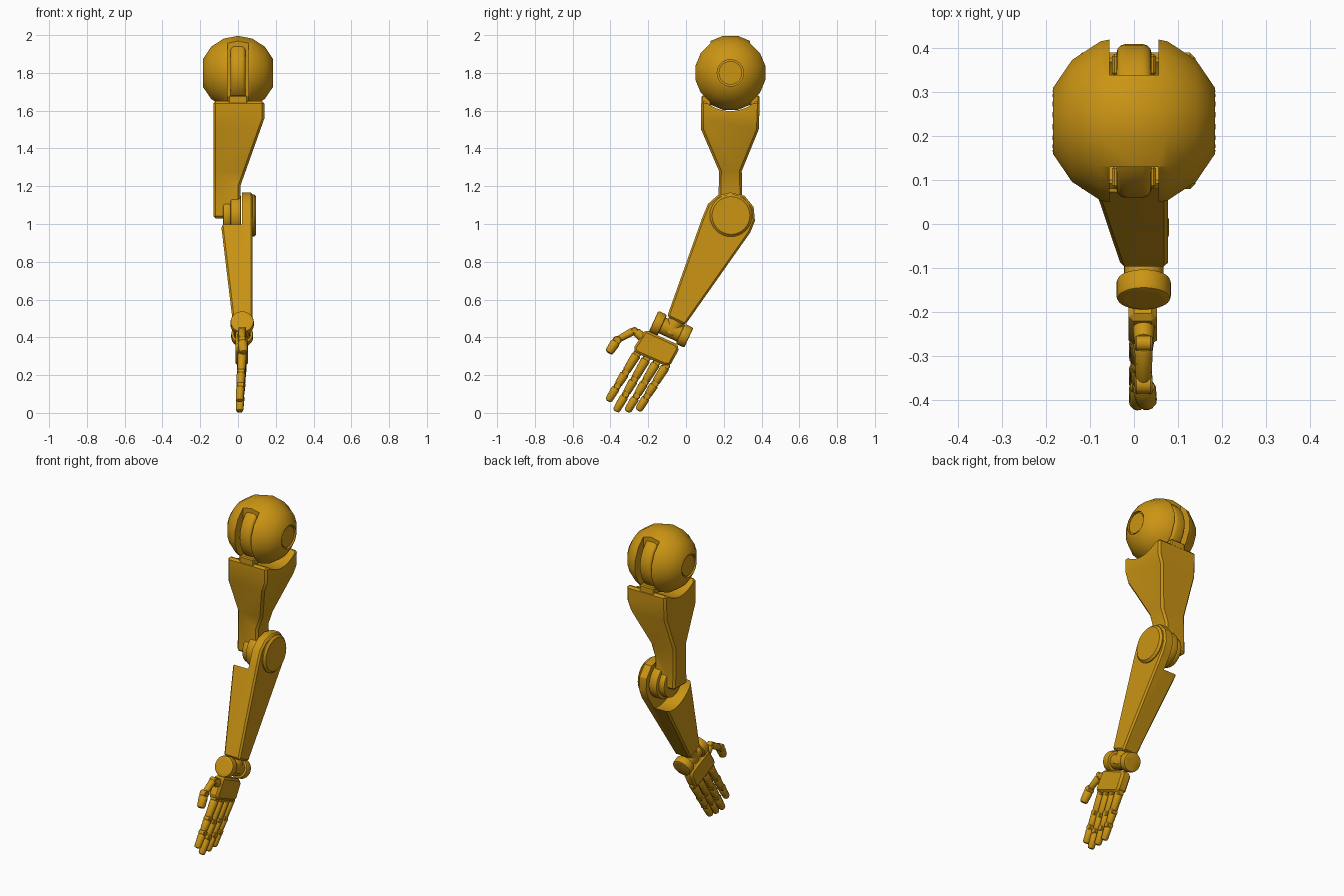
import bpy, bmesh, math
from mathutils import Vector

if "Cube" in bpy.data.objects:
    bpy.data.objects.remove(bpy.data.objects["Cube"])

gold = bpy.data.materials.new("gold paint")
gold.diffuse_color = (0.60, 0.30, 0.007, 1)
gold.use_nodes = True
gold.node_tree.nodes["Principled BSDF"].inputs["Base Color"].default_value = gold.diffuse_color


def finish(name, bm, bevel=0.0, segs=1):
    bmesh.ops.recalc_face_normals(bm, faces=bm.faces)
    me = bpy.data.meshes.new(name)
    bm.to_mesh(me)
    bm.free()
    me.materials.append(gold)
    ob = bpy.data.objects.new(name, me)
    bpy.context.collection.objects.link(ob)
    if bevel:
        m = ob.modifiers.new("bevel", 'BEVEL')
        m.width, m.segments, m.limit_method = bevel, segs, 'ANGLE'
        m.angle_limit = math.radians(40)
        apply(ob, m)
    return ob


def select(ob):
    bpy.ops.object.select_all(action='DESELECT')
    ob.select_set(True)
    bpy.context.view_layer.objects.active = ob


def apply(ob, mod):
    select(ob)
    bpy.ops.object.modifier_apply(modifier=mod.name)


def boolean(ob, cutter, op='DIFFERENCE'):
    m = ob.modifiers.new("cut", 'BOOLEAN')
    m.operation, m.object, m.solver = op, cutter, 'EXACT'
    apply(ob, m)
    bpy.data.objects.remove(cutter)


def prism(name, pts, a, b, axis='x', bevel=0.0, shear=None):
    """Extrude a (y, z) outline along x, or an (x, z) outline along y."""
    bm = bmesh.new()
    put = (lambda p, t: (t, p[0], p[1])) if axis == 'x' else (lambda p, t: (p[0], t, p[1]))
    lo = [bm.verts.new(put(p, a)) for p in pts]
    hi = [bm.verts.new(put(p, b)) for p in pts]
    bm.faces.new(lo)
    bm.faces.new(hi)
    n = len(pts)
    for i in range(n):
        j = (i + 1) % n
        bm.faces.new((lo[i], lo[j], hi[j], hi[i]))
    if shear:
        for v in lo:
            v.co.x = shear(v.co.z)
    return finish(name, bm, bevel)


def box(name, x, y, z, bevel=0.0):
    return prism(name, [(y[0], z[0]), (y[1], z[0]), (y[1], z[1]), (y[0], z[1])], *x, bevel=bevel)


def rod(name, p, q, r, r2=None, n=24, bevel=0.0, segs=2):
    p, q = Vector(p), Vector(q)
    bm = bmesh.new()
    bmesh.ops.create_cone(bm, cap_ends=True, segments=n, radius1=r,
                          radius2=r if r2 is None else r2, depth=(q - p).length)
    rot = (q - p).to_track_quat('Z', 'Y')
    for v in bm.verts:
        v.co = rot @ v.co + (p + q) / 2
    return finish(name, bm, bevel, segs)


# Shoulder ball: pole axis along x, flat ends with round recesses, slots front and back
SY, SZ = 0.235, 1.80
bm = bmesh.new()
bmesh.ops.create_uvsphere(bm, u_segments=16, v_segments=8, radius=0.2)
for v in bm.verts:
    x = max(-0.19, min(0.19, v.co.z))
    a = math.atan2(v.co.y, v.co.x) + math.pi / 16
    r = math.hypot(v.co.x, v.co.y)
    v.co = (x, SY + r * math.cos(a), SZ + r * math.sin(a))
ball = finish("shoulder_ball", bm)
for s in (-1, 1):
    boolean(ball, box("slot", (-0.056, 0.056), sorted((SY + s * 0.105, SY + s * 0.3)), (1.5, 2.1)))
    boolean(ball, rod("recess", (s * 0.172, SY, SZ), (s * 0.3, SY, SZ), 0.07, n=32))
    rod("shoulder_plug", (s * 0.15, SY, SZ), (s * 0.18, SY, SZ), 0.062, n=32)
rod("shoulder_wheel", (-0.04, SY, SZ), (0.04, SY, SZ), 0.175, n=40, bevel=0.02, segs=3)

# Upper arm: side outline crossed with front outline, hollowed under the ball
upper = prism("upper_arm", [(0.08, 1.68), (0.08, 1.5), (0.175, 1.28), (0.17, 1.03),
                            (0.30, 1.03), (0.295, 1.28), (0.385, 1.5), (0.392, 1.68)], -0.2, 0.2)
front = prism("front_cut", [(-0.13, 1.65), (-0.13, 1.03), (0.012, 1.03), (0.012, 1.2),
                            (0.14, 1.56), (0.14, 1.65)], -0.3, 0.7, axis='y')
boolean(upper, front, 'INTERSECT')
m = upper.modifiers.new("bevel", 'BEVEL')
m.width, m.segments, m.angle_limit = 0.012, 1, math.radians(40)
m.limit_method = 'ANGLE'
apply(upper, m)
boolean(upper, rod("socket", (-0.4, SY, SZ), (0.4, SY, SZ), 0.202, n=48))
for y in ((0.082, 0.132), (0.338, 0.388)):
    box("shoulder_tab", (-0.05, 0.05), y, (1.58, 1.68), 0.006)

# Elbow
EY, EZ = 0.238, 1.045
rod("elbow_hub", (-0.08, EY, EZ), (-0.035, EY, EZ), 0.09, n=32, bevel=0.012)
rod("elbow_disc", (-0.04, EY, EZ), (0.016, EY, EZ), 0.108, n=32, bevel=0.008)
rod("elbow_cap", (0.06, EY, EZ), (0.096, EY, EZ), 0.112, n=32, bevel=0.012, segs=1)

# Forearm: rounded elbow plate on one side, tapered shell cut round the elbow on the other
outline = [(-0.10, 0.51), (0.085, 1.03), (0.116, 1.106), (0.165, 1.15), (0.235, 1.167),
           (0.31, 1.15), (0.358, 1.09), (0.365, 1.016), (0.34, 0.955), (-0.005, 0.465)]
forearm = prism("forearm", outline, -0.09, 0.078, bevel=0.01,
                shear=lambda z: -0.09 + (1 - z) * 0.12)
boolean(forearm, rod("elbow_clearance", (-0.5, EY, EZ), (0.02, EY, EZ), 0.172, n=48))

# Wrist: cross bar with a disc at each end
CX = 0.022
w0, w1 = Vector((CX, -0.172, 0.484)), Vector((CX, 0.015, 0.398))
d = (w1 - w0).normalized()
rod("wrist_bar", w0, w1, 0.045)
rod("wrist_disc_front", w0, w0 + d * 0.05, 0.062, n=32, bevel=0.008)
rod("wrist_disc_back", w1 - d * 0.05, w1, 0.058, n=32, bevel=0.008)
rod("wrist_neck", (CX, -0.03, 0.52), (CX, -0.09, 0.42), 0.045)

# Palm
prism("palm", [(-0.215, 0.44), (-0.05, 0.365), (-0.035, 0.34), (-0.085, 0.25), (-0.115, 0.252),
               (-0.265, 0.318), (-0.28, 0.34)], -0.012, 0.052, bevel=0.012)


# Fingers: three tapered segments with ball-ended joints
def finger(name, pts, radii):
    pts = [Vector(p) for p in pts]
    for i in range(len(pts) - 1):
        a, b = pts[i], pts[i + 1]
        e = (b - a).normalized()
        last = i == len(pts) - 2
        rod(f"{name}_segment", a + e * 0.008, b - e * (0 if last else 0.008),
            radii[i], radii[i] * 0.85, n=12, bevel=0.012 if last else 0.006)
        rod(f"{name}_joint", a - Vector((0.02, 0, 0)), a + Vector((0.02, 0, 0)),
            radii[i] * 0.85, n=12, bevel=0.004, segs=1)


bases = [(-0.258, 0.315), (-0.208, 0.290), (-0.155, 0.268), (-0.105, 0.25)]
tips = [(-0.413, 0.062), (-0.372, 0.008), (-0.312, 0.006), (-0.254, 0.012)]
for k, (b, t) in enumerate(zip(bases, tips)):
    pts = [(CX - 0.014 * f, b[0] + (t[0] - b[0]) * f, b[1] + (t[1] - b[1]) * f)
           for f in (0, 0.4, 0.68, 1)]
    finger(f"finger_{k + 1}", pts, (0.025, 0.024, 0.023))

# Thumb
finger("thumb", [(CX, -0.215, 0.385), (CX, -0.272, 0.437), (CX, -0.365, 0.385), (CX + 0.008, -0.41, 0.317)],
       (0.026, 0.021, 0.027))

for ob in bpy.context.scene.objects:
    select(ob)
    bpy.ops.object.shade_smooth_by_angle(angle=math.radians(32))
